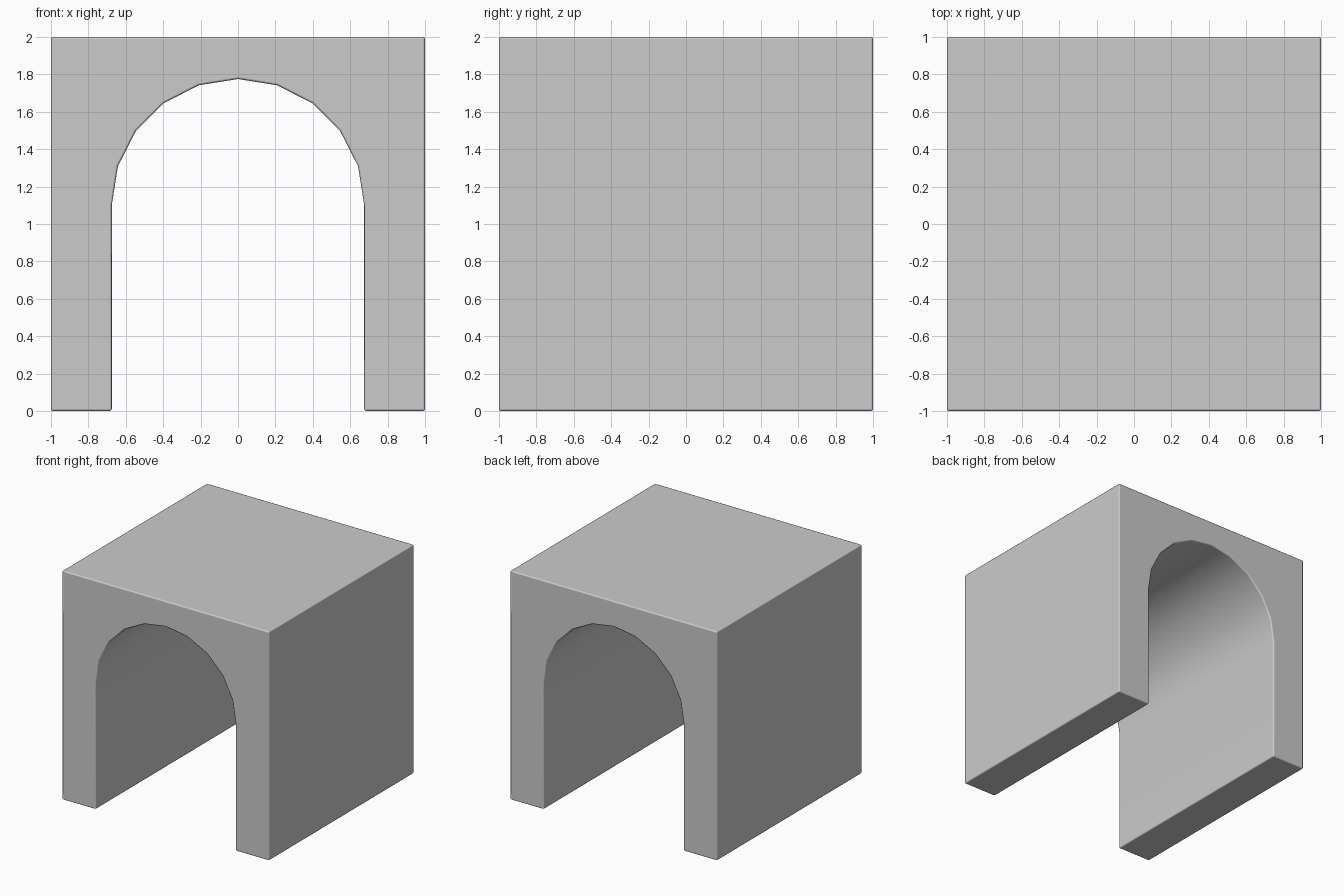
import bpy, bmesh, math

if "Cube" in bpy.data.objects:
    bpy.data.objects.remove(bpy.data.objects["Cube"])

HALF, HEIGHT = 1.0, 2.0
RADIUS, SPRING, SEGMENTS = 0.675, 1.10, 10

# Front outline: outer box, then the arched opening from right to left
profile = [(-RADIUS, 0), (-HALF, 0), (-HALF, HEIGHT), (HALF, HEIGHT), (HALF, 0), (RADIUS, 0)]
for i in range(SEGMENTS + 1):
    a = math.pi * i / SEGMENTS
    profile.append((RADIUS * math.cos(a), SPRING + RADIUS * math.sin(a)))

# Extrude the outline along y into a tunnel block
bm = bmesh.new()
face = bm.faces.new([bm.verts.new((x, -HALF, z)) for x, z in profile])
ext = bmesh.ops.extrude_face_region(bm, geom=[face], use_keep_orig=True)
moved = [v for v in ext["geom"] if isinstance(v, bmesh.types.BMVert)]
bmesh.ops.translate(bm, verts=moved, vec=(0, 2 * HALF, 0))
bmesh.ops.recalc_face_normals(bm, faces=bm.faces)

mesh = bpy.data.meshes.new("arched_block")
bm.to_mesh(mesh)
bm.free()
mesh.shade_smooth()
block = bpy.data.objects.new("arched_block", mesh)
bpy.context.collection.objects.link(block)

# Fine softened edges; the arch facets stay unbevelled and smooth
bevel = block.modifiers.new("edge_bevel", "BEVEL")
bevel.width = 0.012
bevel.segments = 2
bevel.limit_method = "ANGLE"
bevel.angle_limit = math.radians(40)
bevel.harden_normals = True
